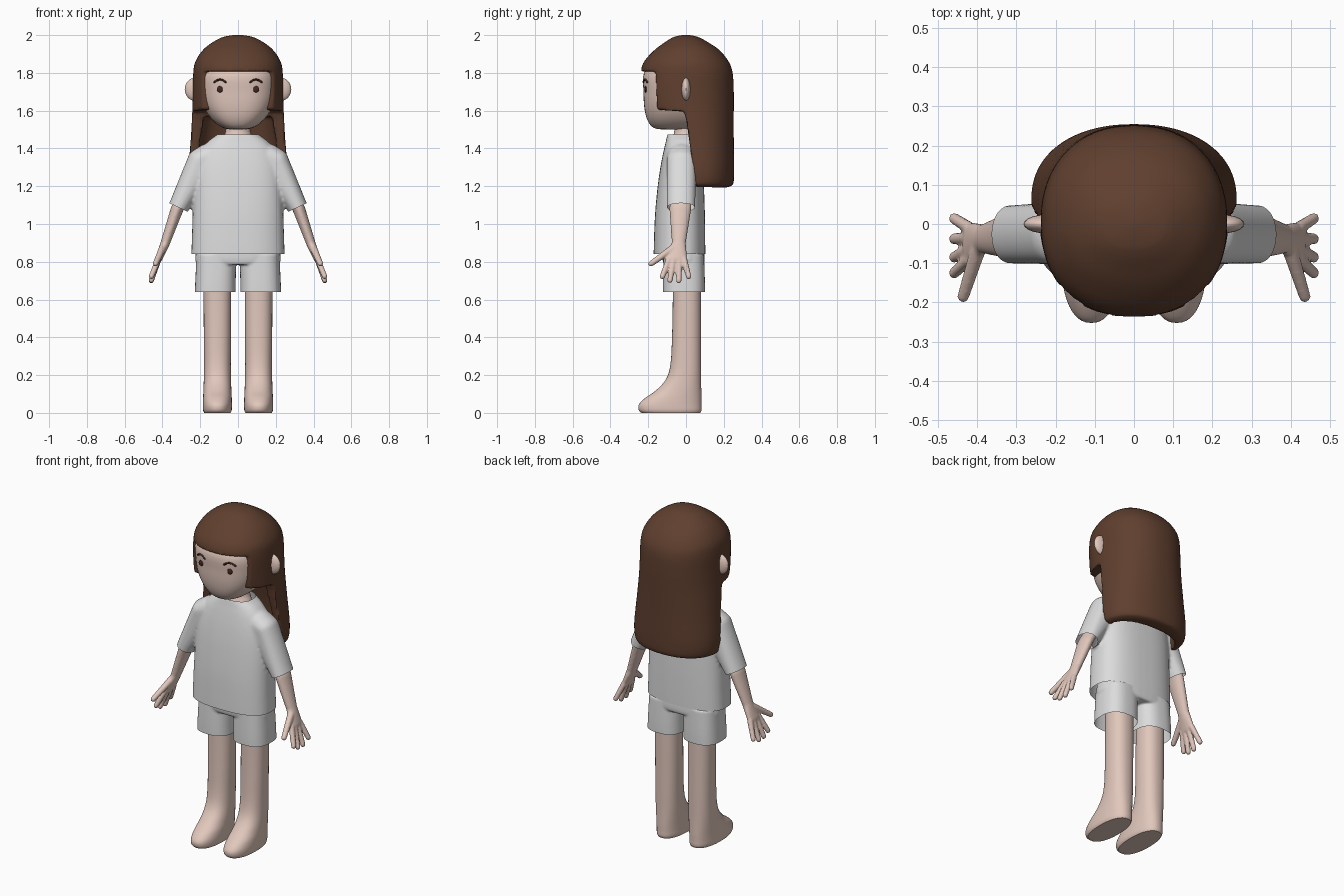
import bpy, bmesh, math
from mathutils import Vector

if "Cube" in bpy.data.objects:
    bpy.data.objects.remove(bpy.data.objects["Cube"])


def material(name, rgb):
    m = bpy.data.materials.new(name)
    m.diffuse_color = (*rgb, 1)
    m.use_nodes = True
    m.node_tree.nodes["Principled BSDF"].inputs["Base Color"].default_value = m.diffuse_color
    return m


SKIN = material("skin", (0.75, 0.57, 0.50))
HAIR = material("hair brown", (0.115, 0.050, 0.028))
DARK = material("dark brown", (0.06, 0.02, 0.014))
CLOTH = material("cloth white", (0.72, 0.72, 0.72))


def loft(bm, rings, n=2.4, seg=48, steps=4):
    """Closed skin over smoothed level rings (z, centre x, half width, front y, back y)."""
    path = []
    for i in range(len(rings) - 1):
        a, b, c, d = (rings[max(0, min(len(rings) - 1, i + k))] for k in (-1, 0, 1, 2))
        for j in range(steps):
            t = j / steps
            path.append([0.5 * (2 * q + (r - p) * t + (2 * p - 5 * q + 4 * r - s) * t * t
                         + (3 * q - p - 3 * r + s) * t ** 3) for p, q, r, s in zip(a, b, c, d)])
    path.append(rings[-1])
    loops = []
    for z, cx, rx, yf, yb in path:
        loop = []
        for k in range(seg):
            c, s = math.cos(math.tau * k / seg), math.sin(math.tau * k / seg)
            x = math.copysign(abs(c) ** (2 / n), c) * rx + cx
            y = math.copysign(abs(s) ** (2 / n), s) * (yb - yf) / 2 + (yb + yf) / 2
            loop.append(bm.verts.new((x, y, z)))
        loops.append(loop)
    for a, b in zip(loops, loops[1:]):
        for k in range(seg):
            bm.faces.new((a[k], a[(k + 1) % seg], b[(k + 1) % seg], b[k]))
    bm.faces.new(loops[0][::-1])
    bm.faces.new(loops[-1])


def blob(bm, *balls, side=1):
    """Convex hull around ellipsoids given as (centre, radii)."""
    tmp = bmesh.new()
    for c, r in balls:
        for i in range(1, 12):
            lat = math.pi * i / 12
            for k in range(20):
                lon = math.tau * k / 20
                tmp.verts.new(((c[0] + r[0] * math.sin(lat) * math.cos(lon)) * side,
                               c[1] + r[1] * math.sin(lat) * math.sin(lon),
                               c[2] + r[2] * math.cos(lat)))
    res = bmesh.ops.convex_hull(tmp, input=tmp.verts[:])
    inner = {v for v in res["geom_interior"] if isinstance(v, bmesh.types.BMVert)}
    bmesh.ops.delete(tmp, geom=list(inner), context='VERTS')
    me = bpy.data.meshes.new("tmp")
    tmp.to_mesh(me)
    tmp.free()
    bm.from_mesh(me)
    bpy.data.meshes.remove(me)


def finish(name, bm, mat):
    bmesh.ops.recalc_face_normals(bm, faces=bm.faces[:])
    me = bpy.data.meshes.new(name)
    bm.to_mesh(me)
    bm.free()
    ob = bpy.data.objects.new(name, me)
    bpy.context.collection.objects.link(ob)
    if mat:
        me.materials.append(mat)
    return ob


def fuse(ob, voxel, smooth, cutters=()):
    """Cut, melt overlapping volumes into one skin, and bake the result."""
    for c in cutters:
        m = ob.modifiers.new("cut", 'BOOLEAN')
        m.operation, m.object, m.solver = 'DIFFERENCE', c, 'EXACT'
    m = ob.modifiers.new("melt", 'REMESH')
    m.mode, m.voxel_size = 'VOXEL', voxel
    m = ob.modifiers.new("soften", 'SMOOTH')
    m.factor, m.iterations = 0.5, smooth
    dg = bpy.context.evaluated_depsgraph_get()
    mat = ob.data.materials[0]
    me = bpy.data.meshes.new_from_object(ob.evaluated_get(dg))
    ob.modifiers.clear()
    ob.data = me
    me.materials.clear()
    me.materials.append(mat)
    for c in cutters:
        bpy.data.objects.remove(c)
    return ob


def trim(ob, cuts):
    """Open the shell at planes (point, outward normal, face rule)."""
    bm = bmesh.new()
    bm.from_mesh(ob.data)
    for co, no, rule in cuts:
        fs = [f for f in bm.faces if rule(f.calc_center_median())]
        geom = list({v for f in fs for v in f.verts}) + list({e for f in fs for e in f.edges}) + fs
        bmesh.ops.bisect_plane(bm, geom=geom, plane_co=co, plane_no=no, clear_outer=True)
    bm.to_mesh(ob.data)
    bm.free()


# Head
bm = bmesh.new()
loft(bm, [(1.50, 0, .02, -.10, .05), (1.504, 0, .06, -.155, .08), (1.52, 0, .10, -.185, .10),
          (1.56, 0, .145, -.208, .13), (1.62, 0, .182, -.221, .15), (1.70, 0, .202, -.225, .16),
          (1.80, 0, .203, -.222, .16), (1.88, 0, .165, -.15, .14), (1.94, 0, .09, -.07, .09)], 2.5)
head = finish("head", bm, SKIN)
bpy.context.view_layer.update()

# Neck
bm = bmesh.new()
loft(bm, [(1.38, 0, .11, -.09, .06), (1.45, 0, .085, -.075, .06), (1.49, 0, .066, -.062, .06),
          (1.56, 0, .064, -.06, .06)], 2)
finish("neck", bm, SKIN)

# Ears, eyes and eyebrows
ears, eyes, brows = bmesh.new(), bmesh.new(), bmesh.new()


def face_point(x, z):
    return head.ray_cast(Vector((x, -1, z)), Vector((0, 1, 0)))[1]


for s in (1, -1):
    blob(ears, ((.224, 0, 1.713), (.058, .024, .062)), side=s)
    blob(eyes, (face_point(.095, 1.713), (.017, .007, .017)), side=s)
    pts = [face_point(.095 + .03 * t, 1.765 - .014 * t * t) for t in (-1, -.5, 0, .5, 1)]
    for a, b in zip(pts, pts[1:]):
        blob(brows, (a, (.005, .007, .005)), (b, (.005, .007, .005)), side=s)
finish("ears", ears, SKIN)
finish("eyes", eyes, DARK)
finish("eyebrows", brows, DARK)

# Hair: full volume, cut by the side outline and hollowed behind the neck
bm = bmesh.new()
loft(bm, [(1.192, 0, .20, -.10, .20), (1.20, 0, .238, -.12, .238), (1.22, 0, .257, -.13, .252),
          (1.30, 0, .262, -.13, .255), (1.45, 0, .250, -.16, .253), (1.60, 0, .242, -.22, .253),
          (1.70, 0, .239, -.24, .253), (1.80, 0, .237, -.24, .247), (1.86, 0, .226, -.222, .226),
          (1.92, 0, .187, -.168, .178), (1.96, 0, .138, -.115, .12), (1.99, 0, .08, -.065, .065),
          (2.002, 0, .01, -.01, .01)], 2.2, 64)
hair = finish("hair", bm, HAIR)
bm = bmesh.new()
outline = [(-.5, 1.808), (-.16, 1.808), (-.152, 1.605), (-.01, 1.595), (.002, 1.55),
           (.03, 1.35), (.068, 1.1), (-.5, 1.1)]
f = bm.faces.new([bm.verts.new((-.5, y, z)) for y, z in outline])
ext = bmesh.ops.extrude_face_region(bm, geom=[f])["geom"]
bmesh.ops.translate(bm, verts=[v for v in ext if isinstance(v, bmesh.types.BMVert)], vec=(1, 0, 0))
face_cut = finish("face_cutter", bm, None)
bm = bmesh.new()
loft(bm, [(1.1, 0, .218, -.1, .175), (1.35, 0, .212, -.1, .17), (1.57, 0, .18, -.1, .13)])
neck_cut = finish("neck_cutter", bm, None)
face_cut.hide_render = neck_cut.hide_render = True
fuse(hair, 0.009, 3, (face_cut, neck_cut))

# Shirt: torso and sleeves melted together, opened at hem, collar and cuffs
bm = bmesh.new()
loft(bm, [(.78, 0, .249, -.172, .102), (.90, 0, .245, -.170, .102), (1.05, 0, .240, -.164, .10),
          (1.20, 0, .234, -.150, .095), (1.31, 0, .222, -.134, .088), (1.39, 0, .195, -.118, .08),
          (1.44, 0, .155, -.106, .073), (1.475, 0, .108, -.098, .068), (1.51, 0, .07, -.085, .06)], 2.6)
for s in (1, -1):
    blob(bm, ((.16, -.022, 1.355), (.07, .08, .07)), ((.212, -.024, 1.34), (.055, .078, .055)),
         ((.335, -.027, 1.05), (.050, .074, .05)), side=s)
shirt = fuse(finish("shirt", bm, CLOTH), 0.009, 6)
trim(shirt, [((0, 0, .84), (0, 0, -1), lambda c: c.z < .9),
             ((0, 0, 1.475), (0, 0, 1), lambda c: c.z > 1.4)] +
     [((s * .316, 0, 1.088), (s * .42, 0, -.9), lambda c, s=s: c.x * s > .256) for s in (1, -1)])

# Shorts: two legs and a waist, opened at the top and the leg hems
bm = bmesh.new()
loft(bm, [(.785, 0, .20, -.115, .09), (.80, 0, .224, -.122, .098), (.84, 0, .224, -.125, .098),
          (.93, 0, .215, -.12, .09)], 2.6)
for s in (1, -1):
    loft(bm, [(.60, s * .121, .109, -.122, .10), (.70, s * .119, .107, -.122, .10),
              (.84, s * .114, .105, -.118, .095)], 2.6)
shorts = fuse(finish("shorts", bm, CLOTH), 0.006, 6)
trim(shorts, [((0, 0, .64), (0, 0, -1), lambda c: c.z < .7),
              ((0, 0, .90), (0, 0, 1), lambda c: c.z > .85)])

# Legs with feet
for s, label in ((1, "left"), (-1, "right")):
    bm = bmesh.new()
    leg = [(0, .070, -.236, .076), (.015, .076, -.25, .082), (.045, .077, -.249, .082),
           (.08, .076, -.215, .082), (.12, .074, -.158, .081), (.18, .072, -.105, .08),
           (.26, .071, -.082, .08), (.40, .072, -.074, .08), (.60, .073, -.07, .08),
           (.78, .073, -.07, .08)]
    loft(bm, [(z, s * .109, rx, yf, yb) for z, rx, yf, yb in leg], 2.3)
    finish(label + "_leg", bm, SKIN)

# Arms with hands
for s, label in ((1, "left"), (-1, "right")):
    bm = bmesh.new()
    elbow = ((.322, -.030, 1.08), (.034, .058, .03))
    wrist = ((.385, -.038, .90), (.025, .037, .025))
    blob(bm, ((.25, -.025, 1.22), (.035, .055, .03)), elbow, side=s)
    blob(bm, elbow, wrist, side=s)
    blob(bm, wrist, ((.420, -.050, .815), (.018, .056, .02)), side=s)
    for y0, y1, z1 in ((-.09, -.125, .722), (-.064, -.085, .702), (-.036, -.038, .700), (-.010, .014, .722)):
        blob(bm, ((.420, y0, .815), (.016, .016, .016)), ((.459, y1, z1), (.014, .0145, .0145)), side=s)
    blob(bm, ((.398, -.065, .875), (.02, .02, .02)), ((.436, -.185, .79), (.015, .015, .015)), side=s)
    fuse(finish(label + "_arm", bm, SKIN), 0.006, 3)

# Smooth shading with crisp rims
bpy.ops.object.select_all(action='DESELECT')
for ob in bpy.context.scene.objects:
    ob.select_set(True)
bpy.context.view_layer.objects.active = head
bpy.ops.object.shade_smooth_by_angle(angle=math.radians(40))
